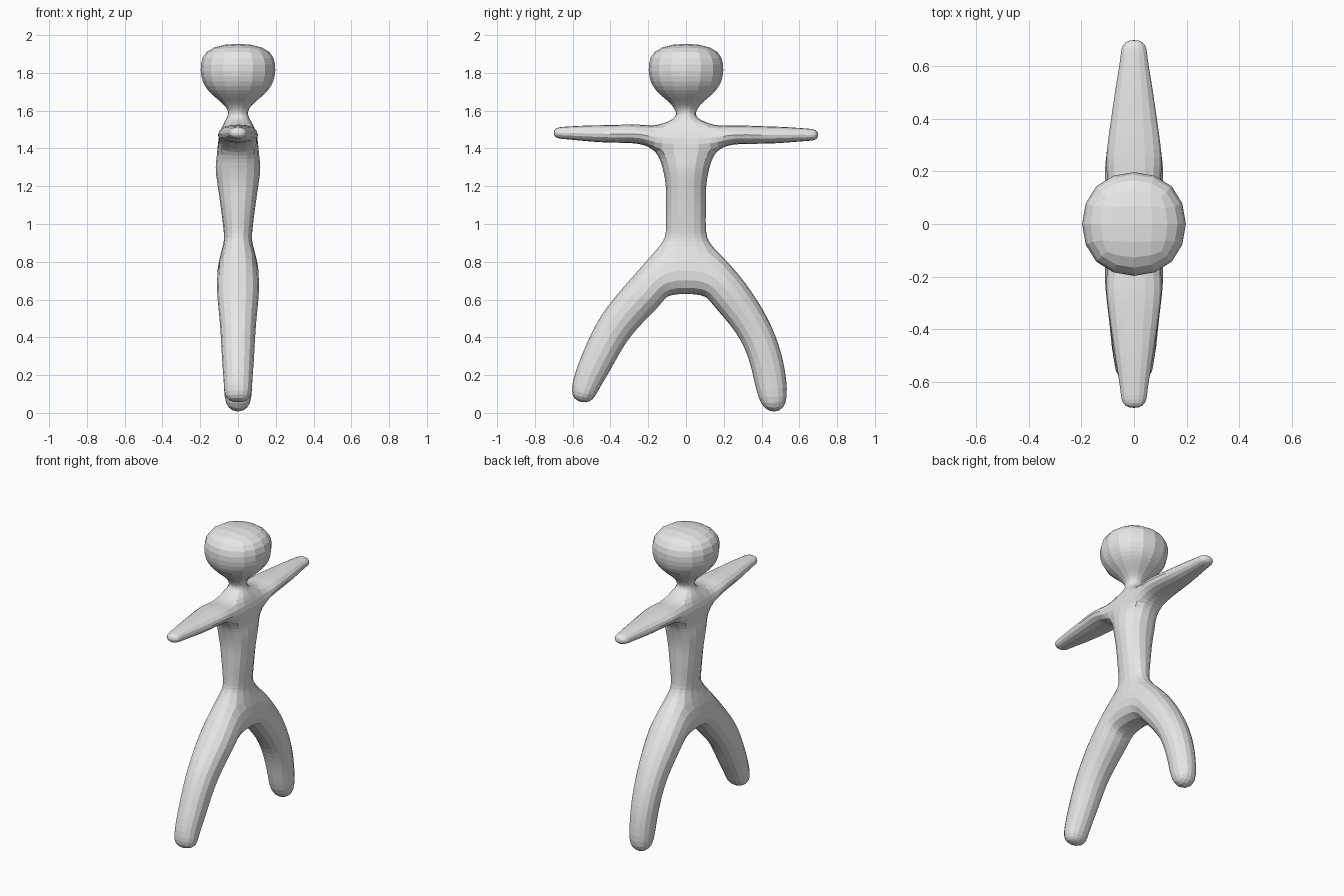
import bpy
import bmesh
from mathutils import Vector

if "Cube" in bpy.data.objects:
    bpy.data.objects.remove(bpy.data.objects["Cube"])

ROUND = 0.727   # corner of a rounded four-sided ring, relative to its extent
points = []     # (y, z, half depth) of the flat figure layout
quads = []


def ring(a, b, depth):
    """Add the two edge points of one cross-section, pulled in for rounding."""
    a, b = Vector(a), Vector(b)
    mid = (a + b) / 2
    pair = []
    for p in (a, b):
        q = mid + (p - mid) * ROUND
        points.append((q.x, q.y, depth * ROUND))
        pair.append(len(points) - 1)
    return tuple(pair)


def strip(pairs):
    """Connect successive cross-sections with quads."""
    for (a0, b0), (a1, b1) in zip(pairs, pairs[1:]):
        quads.append((a0, b0, b1, a1))


# Pelvis, torso, neck and head: height, half width, half depth
trunk_rows = [
    (0.655, 0.11, 0.12), (0.845, 0.165, 0.10), (0.95, 0.108, 0.075),
    (1.08, 0.105, 0.09), (1.20, 0.107, 0.107), (1.30, 0.125, 0.118),
    (1.395, 0.18, 0.12), (1.511, 0.17, 0.10),
    (1.56, 0.065, 0.06), (1.60, 0.057, 0.055), (1.645, 0.09, 0.09),
    (1.71, 0.16, 0.16), (1.81, 0.197, 0.197), (1.925, 0.145, 0.145),
]
trunk = [ring((-w, z), (w, z), d) for z, w, d in trunk_rows]
strip(trunk)
crotch, hip, armpit, shoulder = trunk[0], trunk[1], trunk[6], trunk[7]

# Arms: distance out, underside, top, half depth
arm_rows = [
    (0.25, 1.42, 1.522, 0.105), (0.40, 1.425, 1.518, 0.087),
    (0.53, 1.431, 1.513, 0.068), (0.63, 1.439, 1.506, 0.052),
    (0.688, 1.449, 1.495, 0.036),
]
for side, sign, lift in ((0, -1, 0.015), (1, 1, 0.0)):
    strip([(armpit[side], shoulder[side])] +
          [ring((sign * y, lo + lift * y), (sign * y, hi + lift * y), d)
           for y, lo, hi, d in arm_rows])

# Legs: outer edge, inner edge, half depth
left_leg = [
    ((-0.30, 0.70), (-0.143, 0.566), 0.11),
    ((-0.445, 0.52), (-0.285, 0.415), 0.095),
    ((-0.54, 0.333), (-0.385, 0.255), 0.085),
    ((-0.595, 0.18), (-0.455, 0.135), 0.075),
    ((-0.595, 0.085), (-0.505, 0.065), 0.055),
]
right_leg = [
    ((0.28, 0.73), (0.148, 0.566), 0.11),
    ((0.407, 0.545), (0.265, 0.423), 0.095),
    ((0.49, 0.36), (0.333, 0.28), 0.085),
    ((0.53, 0.175), (0.365, 0.155), 0.075),
    ((0.52, 0.04), (0.41, 0.035), 0.055),
]
for side, rows in ((0, left_leg), (1, right_leg)):
    strip([(hip[side], crotch[side])] + [ring(*row) for row in rows])

# Thicken the flat layout into a closed cage
bm = bmesh.new()
front = [bm.verts.new((d, y, z)) for y, z, d in points]
back = [bm.verts.new((-d, y, z)) for y, z, d in points]
for q in quads:
    bm.faces.new([front[i] for i in q])
    bm.faces.new([back[i] for i in reversed(q)])
bm.verts.index_update()
rim = [e for e in bm.edges if e.is_boundary and e.verts[0].index < len(front)]
for e in rim:
    i, j = (v.index for v in e.verts)
    bm.faces.new((front[i], front[j], back[j], back[i]))
bmesh.ops.recalc_face_normals(bm, faces=bm.faces)
mesh = bpy.data.meshes.new("figure")
bm.to_mesh(mesh)
bm.free()
figure = bpy.data.objects.new("figure", mesh)
bpy.context.collection.objects.link(figure)

grey = bpy.data.materials.new("light grey")
grey.diffuse_color = (0.8, 0.8, 0.8, 1)
grey.use_nodes = True
grey.node_tree.nodes["Principled BSDF"].inputs["Base Color"].default_value = grey.diffuse_color
mesh.materials.append(grey)

# Smooth the cage, then push it outward until the surface meets the sections
subsurf = figure.modifiers.new("rounding", 'SUBSURF')
subsurf.levels = subsurf.render_levels = 2
targets = [v.co.copy() for v in mesh.vertices]
for _ in range(10):
    bpy.context.view_layer.update()
    evaluated = figure.evaluated_get(bpy.context.evaluated_depsgraph_get())
    smooth = evaluated.to_mesh()
    offsets = [t - smooth.vertices[i].co for i, t in enumerate(targets)]
    evaluated.to_mesh_clear()
    for v, offset in zip(mesh.vertices, offsets):
        v.co += offset
    mesh.update()
    mesh.update_tag()
